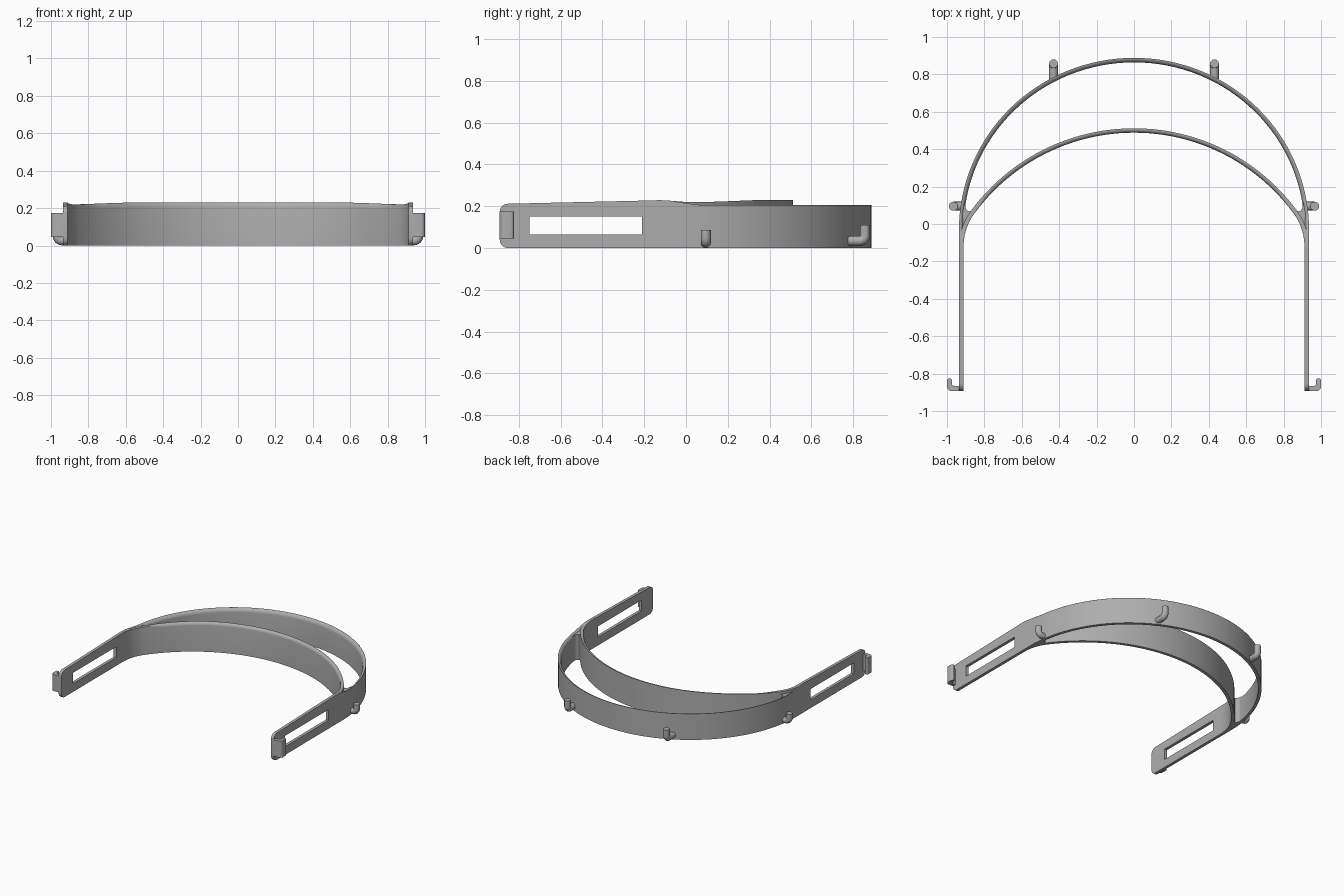
import bpy, bmesh, math
from mathutils import Vector, Matrix

if "Cube" in bpy.data.objects:
    bpy.data.objects.remove(bpy.data.objects["Cube"])

grey = bpy.data.materials.new("grey plastic")
grey.diffuse_color = (0.42, 0.42, 0.42, 1)
grey.use_nodes = True
grey.node_tree.nodes["Principled BSDF"].inputs["Base Color"].default_value = grey.diffuse_color
T = 0.0235          # wall thickness


def finish(name, mesh, mirror=False):
    """Make an object with the shared colour, smooth shading and optional x mirror."""
    ob = bpy.data.objects.new(name, mesh)
    bpy.context.collection.objects.link(ob)
    mesh.materials.clear()
    mesh.materials.append(grey)
    bpy.ops.object.select_all(action='DESELECT')
    ob.select_set(True)
    bpy.context.view_layer.objects.active = ob
    bpy.ops.object.shade_smooth_by_angle(angle=math.radians(35))
    if mirror:
        m = ob.modifiers.new("mirror", 'MIRROR')
        m.use_mirror_merge = False
    return ob


def smoothstep(a, b, v):
    t = min(1, max(0, (v - a) / (b - a)))
    return t * t * (3 - 2 * t)


def arc(cx, cy, r, a0, a1, n=8):
    return [(cx + r * math.cos(math.radians(a0 + (a1 - a0) * i / n)),
             cy + r * math.sin(math.radians(a0 + (a1 - a0) * i / n))) for i in range(n + 1)]


def band(name, path, top, rnd):
    """Upright strip along a path, its top edge rounded on the outer side."""
    bm = bmesh.new()
    rings = []
    for i, (x, y) in enumerate(path):
        a, b = path[max(i - 1, 0)], path[min(i + 1, len(path) - 1)]
        d = Vector((b[0] - a[0], b[1] - a[1])).normalized()
        n = Vector((d.y, -d.x))                  # points to the outer side
        z, r = top(x, y), rnd(y)
        sec = [(-T / 2, 0), (T / 2, 0)]
        for k in range(6):                       # rounded top edge
            t = math.radians(18 * k)
            sec.append((T / 2 - 0.8 * r * (1 - math.cos(t)), z - r * (1 - math.sin(t))))
        sec.append((-T / 2, z))
        rings.append([bm.verts.new((x + n.x * o, y + n.y * o, h)) for o, h in sec])
    m = len(rings[0])
    for p, q in zip(rings, rings[1:]):
        for k in range(m):
            bm.faces.new((p[k], p[(k + 1) % m], q[(k + 1) % m], q[k]))
    bm.faces.new(rings[0])
    bm.faces.new(rings[-1])
    bmesh.ops.recalc_face_normals(bm, faces=bm.faces)
    me = bpy.data.meshes.new(name)
    bm.to_mesh(me)
    bm.free()
    return finish(name, me)


def curve_mesh(name, curve):
    """Turn curve data into plain mesh data."""
    ob = bpy.data.objects.new(name + "_curve", curve)
    bpy.context.collection.objects.link(ob)
    me = bpy.data.meshes.new_from_object(ob.evaluated_get(bpy.context.evaluated_depsgraph_get()))
    bpy.data.objects.remove(ob)
    bm = bmesh.new()
    bm.from_mesh(me)
    bmesh.ops.remove_doubles(bm, verts=bm.verts, dist=1e-5)
    bmesh.ops.recalc_face_normals(bm, faces=bm.faces)
    bm.to_mesh(me)
    bm.free()
    return me


def prism(name, outlines, depth, matrix):
    """Extruded flat outline, later outlines being holes."""
    cu = bpy.data.curves.new(name, 'CURVE')
    cu.dimensions, cu.fill_mode, cu.extrude = '2D', 'BOTH', depth / 2
    for pts in outlines:
        s = cu.splines.new('POLY')
        s.points.add(len(pts) - 1)
        for p, (x, y) in zip(s.points, pts):
            p.co = (x, y, 0, 1)
        s.use_cyclic_u = True
    me = curve_mesh(name, cu)
    me.transform(matrix)
    return finish(name, me, mirror=True)


def peg(name, pts, r):
    """Round bent peg."""
    cu = bpy.data.curves.new(name, 'CURVE')
    cu.dimensions, cu.bevel_depth, cu.bevel_resolution, cu.use_fill_caps = '3D', r, 4, True
    s = cu.splines.new('POLY')
    s.points.add(len(pts) - 1)
    for p, co in zip(s.points, pts):
        p.co = (*co, 1)
    return finish(name, curve_mesh(name, cu), mirror=True)


# Outer band: half ellipse flowing into the arms
JOIN = -0.13
AX = 0.9235
half = [(AX, JOIN), (AX, -0.1), (AX, -0.06)]
half += [(AX * math.cos(math.pi * i / 64), -0.03 + 0.906 * math.sin(math.pi * i / 64)) for i in range(33)]
path = [(-x, y) for x, y in half] + [(x, y) for x, y in reversed(half[:-1])]
band("outer_band", path,
     lambda x, y: 0.229 - 0.024 * smoothstep(JOIN, 0.1, y),
     lambda y: 0.001 + 0.029 * smoothstep(JOIN, 0.0, y))

# Inner forehead band: shallow arc, bent into the arms at both ends
half = []
p0, p1, p2 = Vector((0.86, 0.067)), Vector((AX, -0.016)), Vector((AX, JOIN))
for i in range(13):
    t = i / 12
    half.append(tuple(p2 * (1 - t) ** 2 + p1 * 2 * t * (1 - t) + p0 * t * t))
a0 = math.acos(0.86 / 1.07)
for i in range(1, 25):
    a = a0 + (math.pi / 2 - a0) * i / 24
    half.append((1.07 * math.cos(a), -0.57 + 1.07 * math.sin(a)))
path = [(-x, y) for x, y in half] + [(x, y) for x, y in reversed(half[:-1])]
band("forehead_band", path,
     lambda x, y: 0.229 - 0.009 * smoothstep(JOIN, 0.02, y) + 0.011 * smoothstep(0.05, 0.42, y),
     lambda y: 0.001 + 0.023 * smoothstep(0.05, 0.2, y))

# Filled fork where the two bands meet
fork = [(0.862, 0.08), (0.873, 0.07), (0.882, 0.067), (0.892, 0.072), (0.9, 0.086), (0.905, 0.115),
        (0.916, 0.06), (0.921, -0.02), (0.919, -0.07), (0.9, 0.0), (0.875, 0.045)]
prism("fork_web", [fork], 0.2, Matrix.Translation((0, 0, 0.1)))

# Side arms with a long slot, outlined in y and z
arm = ([(JOIN, 0), (JOIN, 0.229), (-0.2, 0.227)] + arc(-0.852, 0.172, 0.04, 90, 180)
       + arc(-0.852, 0.04, 0.04, 180, 270))
slot = [(-0.75, 0.065), (-0.21, 0.065), (-0.21, 0.15), (-0.75, 0.15)]
to_side = Matrix(((0, 0, 1, AX), (1, 0, 0, 0), (0, 1, 0, 0), (0, 0, 0, 1)))
prism("side_arm", [arm, slot], T, to_side)

# Strap hooks at the arm ends, outlined from above
hook = ([(0.92, -0.892)] + arc(0.978, -0.87, 0.022, -90, 0)
        + arc(0.9865, -0.838, 0.0135, 0, 180) + arc(0.963, -0.855, 0.01, 0, -90, 4) + [(0.92, -0.865)])
prism("strap_hook", [hook], 0.13, Matrix.Translation((0, 0, 0.11)))

# Upturned pegs that hold the visor: two at the back, one on each side
bend = arc(0, 0, 0.025, -90, 0, 6)
peg("rear_peg", [(0.43, 0.775, 0.034)] + [(0.43, 0.832 + u, 0.059 + v) for u, v in bend]
    + [(0.43, 0.857, 0.11)], 0.024)
peg("side_peg", [(0.91, 0.095, 0.025)] + [(0.941 + u, 0.095, 0.05 + v) for u, v in bend]
    + [(0.966, 0.095, 0.087)], 0.024)
